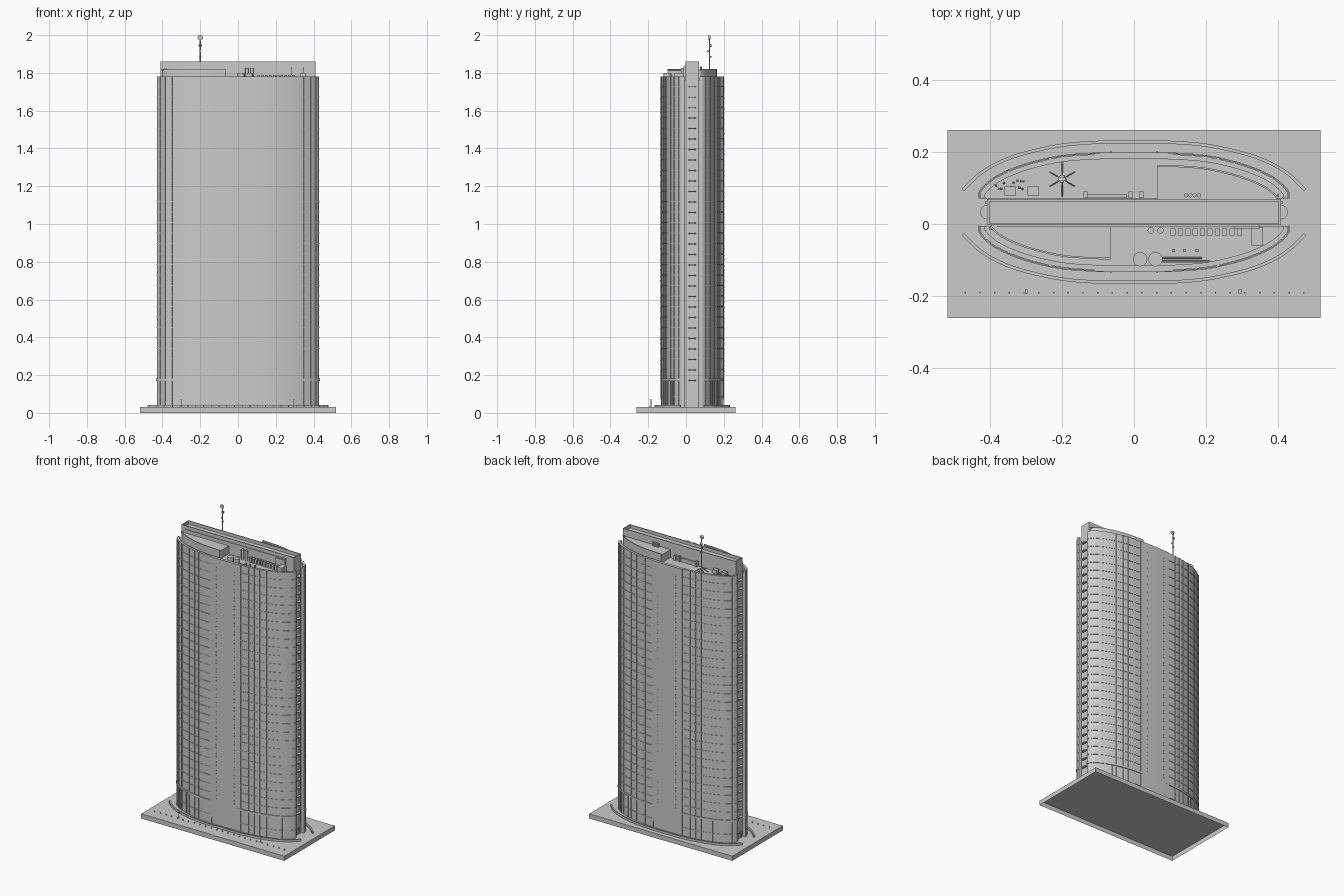
import bpy, bmesh, math, random
from mathutils import Vector

if "Cube" in bpy.data.objects:
    bpy.data.objects.remove(bpy.data.objects["Cube"])

random.seed(4)
CY = 0.033            # tower centre line in y
ROOF, TOP = 1.76, 1.78
FLOOR = 0.0555


def finish(name, bm, smooth=False):
    bmesh.ops.recalc_face_normals(bm, faces=bm.faces)
    me = bpy.data.meshes.new(name)
    bm.to_mesh(me)
    bm.free()
    ob = bpy.data.objects.new(name, me)
    bpy.context.collection.objects.link(ob)
    if smooth:
        bpy.ops.object.select_all(action='DESELECT')
        ob.select_set(True)
        bpy.context.view_layer.objects.active = ob
        bpy.ops.object.shade_smooth_by_angle(angle=math.radians(30))
    return ob


def prism(bm, pts, z0, z1, bottom=True):
    lo = [bm.verts.new((x, y, z0)) for x, y in pts]
    hi = [bm.verts.new((x, y, z1)) for x, y in pts]
    n = len(pts)
    for i in range(n):
        j = (i + 1) % n
        bm.faces.new((lo[i], lo[j], hi[j], hi[i]))
    bm.faces.new(hi)
    if bottom:
        bm.faces.new(lo[::-1])


def box(bm, x0, x1, y0, y1, z0, z1, bottom=True):
    prism(bm, [(x0, y0), (x1, y0), (x1, y1), (x0, y1)], z0, z1, bottom)


def rod(bm, a, b, r, r2=None, n=10):
    a, b = Vector(a), Vector(b)
    m = (b - a).to_track_quat('Z', 'Y').to_matrix().to_4x4()
    m.translation = (a + b) / 2
    bmesh.ops.create_cone(bm, cap_ends=True, segments=n, radius1=r,
                          radius2=r if r2 is None else r2, depth=(b - a).length, matrix=m)


def curve(right, steps=5):
    """Smooth (x, depth) path through the right-half points, mirrored to the left."""
    p = [Vector(q) for q in right] + [Vector((-x, d)) for x, d in right[-2::-1]]
    out = []
    for i in range(len(p) - 1):
        a, b, c, e = p[max(i - 1, 0)], p[i], p[i + 1], p[min(i + 2, len(p) - 1)]
        for k in range(steps):
            t = k / steps
            out.append(0.5 * (2 * b + (c - a) * t + (2 * a - 5 * b + 4 * c - e) * t * t
                              + (3 * b - a - 3 * c + e) * t ** 3))
    return out + [p[-1]]


def offset(path, o):
    out = []
    for i, p in enumerate(path):
        t = (path[min(i + 1, len(path) - 1)] - path[max(i - 1, 0)]).normalized()
        out.append(p + Vector((t.y, -t.x)) * o)
    return out


def place(pts, s):
    return [(p.x, CY + s * p.y) for p in pts]


def strip(bm, s, path, o0, o1, z0, z1, keep=lambda p: True):
    idx = [i for i, p in enumerate(path) if keep(p)]
    a, b = offset(path, o0), offset(path, o1)
    prism(bm, place([a[i] for i in idx] + [b[i] for i in reversed(idx)], s), z0, z1)


def mullion(bm, s, i, w, o, z0, z1):
    t = (PATH[i + 1] - PATH[i - 1]).normalized()
    n = Vector((t.y, -t.x))
    p = PATH[i]
    prism(bm, place([p - t * w - n * .003, p + t * w - n * .003, p + t * w + n * o, p - t * w + n * o], s), z0, z1)


def nearest(x):
    return min(range(len(PATH)), key=lambda i: abs(PATH[i].x - x))


PATH = curve([(.428, .038), (.428, .054), (.413, .073), (.385, .095), (.34, .117), (.28, .137),
              (.2, .154), (.105, .161), (0, .163)])
CURB = curve([(.48, .065), (.43, .112), (.37, .146), (.3, .17), (.2, .191), (.1, .199), (0, .2)])

# base slab, open underneath
bm = bmesh.new()
box(bm, -.52, .52, -.262, .262, 0, .03, bottom=False)
finish("base_slab", bm)

for s, side in ((-1, "front"), (1, "back")):
    # curved tower half and its parapet
    bm = bmesh.new()
    prism(bm, place(PATH, s), .03, ROOF)
    finish(side + "_shell", bm, True)
    bm = bmesh.new()
    strip(bm, s, PATH, 0, -.014, ROOF, TOP)
    finish(side + "_parapet", bm, True)
    # plain centre panel
    bm = bmesh.new()
    strip(bm, s, PATH, -.002, .004, .07, TOP, lambda p: abs(p.x) < .107)
    finish(side + "_centre_panel", bm, True)
    # floor ribs on both wings
    bm = bmesh.new()
    for k in range(29):
        z = .175 + FLOOR * k
        h, o = (.006, .005) if k == 0 else (.002, .0025)
        for m in (-1, 1):
            strip(bm, s, PATH, -.002, o, z - h, z + h, lambda p: p.x * m > (.08 if k == 0 else .103))
    for m in (-1, 1):
        strip(bm, s, PATH, -.002, .002, .083, .087, lambda p: p.x * m > .103)
    finish(side + "_floor_ribs", bm)
    # vertical mullions
    bm = bmesh.new()
    for m in (-1, 1):
        for x, w in ((.108, .005), (.17, .002), (.2, .0025), (.235, .004), (.28, .002),
                     (.35, .003), (.385, .002), (.413, .003)):
            mullion(bm, s, nearest(x * m), w, .004, .03, TOP)
        for x in (.3, .37):
            mullion(bm, s, nearest(x * m), .002, .004, .03, .175)
    finish(side + "_mullions", bm)
    # small paired fittings on the centre panel
    bm = bmesh.new()
    for k in range(28):
        z = .2 + FLOOR * k
        for x in (-.065, .065):
            for dz in (0, .02):
                y = CY + s * .167
                box(bm, x - .002, x + .002, y - .003, y + .003, z + dz, z + dz + .004)
    finish(side + "_panel_fittings", bm)
    # plaza curb
    bm = bmesh.new()
    strip(bm, s, CURB, 0, -.009, .03, .043)
    finish(side + "_curb", bm, True)
    # curved penthouse with a low rim, front left and back right
    ins = [p for p in offset(PATH, -.03) if p.x * s > .065 and p.y > .04]
    edge = Vector((s * .065, ins[0 if s < 0 else -1].y))
    edge.y = max(p.y for p in ins)
    ring = [edge] + ins if s < 0 else ins + [edge]
    a, b = ring[0], ring[-1]
    prof = [Vector((a.x, .036))] + ring + [Vector((b.x, .036))]
    bm = bmesh.new()
    prism(bm, place(prof, s), ROOF, 1.812)
    finish(side + "_penthouse", bm)
    bm = bmesh.new()
    strip(bm, s, ring, 0, -.005, 1.812, 1.82)
    finish(side + "_penthouse_rim", bm)

# central spine with roof trough
bm = bmesh.new()
Y0, Y1 = CY - .036, CY + .036
box(bm, -.41, .41, Y0, Y1, .03, 1.84)
for y in (Y0, Y1 - .006):
    box(bm, -.41, .41, y, y + .006, 1.84, 1.86)
for x in (-.41, .402):
    box(bm, x, x + .008, Y0 + .006, Y1 - .006, 1.84, 1.86)
box(bm, -.38, .35, Y0 - .005, Y0, 1.832, 1.838)
finish("central_spine", bm)

# end balconies, rails and doors
bm = bmesh.new()
for m in (-1, 1):
    arc = [(m * (.41 + .018 * math.sin(a)), CY + .02 * math.cos(a))
           for a in [math.pi * i / 10 for i in range(11)]]
    for k in range(29):
        prism(bm, arc, .17 + FLOOR * k, .175 + FLOOR * k)
    x0, x1 = sorted((m * .408, m * .415))
    box(bm, x0, x1, CY + .024, CY + .03, .1, 1.76)
    for y in (CY - .018, CY + .014):
        box(bm, x0, x1, y, y + .004, .03, .07)
    box(bm, x0, x1, CY - .018, CY + .018, .066, .072)
finish("end_balconies", bm)

# front roof equipment
bm = bmesh.new()
for i in range(10):
    x = .102 + .0205 * i
    box(bm, x, x + .014, -.032, -.012, ROOF, 1.79)
box(bm, .327, .36, -.06, -.01, ROOF, 1.8)
box(bm, .28, .35, -.012, -.003, ROOF, 1.83)
for x in (.11, .14, .175):
    box(bm, x - .004, x + .004, -.078, -.07, ROOF, 1.775)
finish("front_roof_units", bm)
bm = bmesh.new()
for x in (.017, .06):
    rod(bm, (x, -.098, ROOF), (x, -.098, 1.8), .02, n=24)
for x in (.047, .074):
    rod(bm, (x, -.018, ROOF), (x, -.018, 1.825), .009, n=16)
for y, x1 in ((-.095, .19), (-.105, .21)):
    rod(bm, (.08, y, 1.77), (x1, y, 1.77), .003)
finish("roof_tanks_and_pipes", bm, True)

# back roof equipment
bm = bmesh.new()
box(bm, -.13, -.02, .073, .082, ROOF, 1.785)
for x in (-.135, -.01, .02):
    box(bm, x - .006, x + .006, .073, .09, ROOF, 1.795)
for x in (-.345, -.28):
    box(bm, x - .016, x + .016, .08, .105, ROOF, 1.785)
for x in (.145, .157, .169, .181):
    rod(bm, (x, .08, 1.8), (x, .08, 1.835), .006)
for i in range(16):
    x, y = random.uniform(-.39, -.3), random.uniform(.095, .125)
    rod(bm, (x, y, ROOF), (x, y, 1.775), .003, .002, 6)
finish("back_roof_units", bm)

# mast with dishes and guy legs
bm = bmesh.new()
ax, ay = -.2, .125
rod(bm, (ax, ay, ROOF), (ax, ay, 1.975), .003)
for k in range(6):
    a = math.pi / 3 * k + math.pi / 6
    r = .048 if k % 3 == 1 else .04
    rod(bm, (ax + r * math.cos(a), ay + r * math.sin(a), ROOF), (ax, ay, 1.785), .0018, n=6)
for z, r, yo in ((1.986, .014, 0), (1.945, .01, .006), (1.915, .006, -.005), (1.885, .006, .005)):
    rod(bm, (ax, ay + yo - .005, z), (ax, ay + yo + .005, z), r, r * .6, 16)
finish("roof_mast", bm)

# plaza posts and bollards
bm = bmesh.new()
for x in (-.3, .295):
    rod(bm, (x, -.185, .03), (x, -.185, .07), .002)
    box(bm, x - .004, x + .004, -.193, -.181, .068, .072)
for i in range(24):
    x = -.47 + .041 * i
    box(bm, x - .002, x + .002, -.194, -.19, .03, .038)
finish("plaza_posts", bm)
